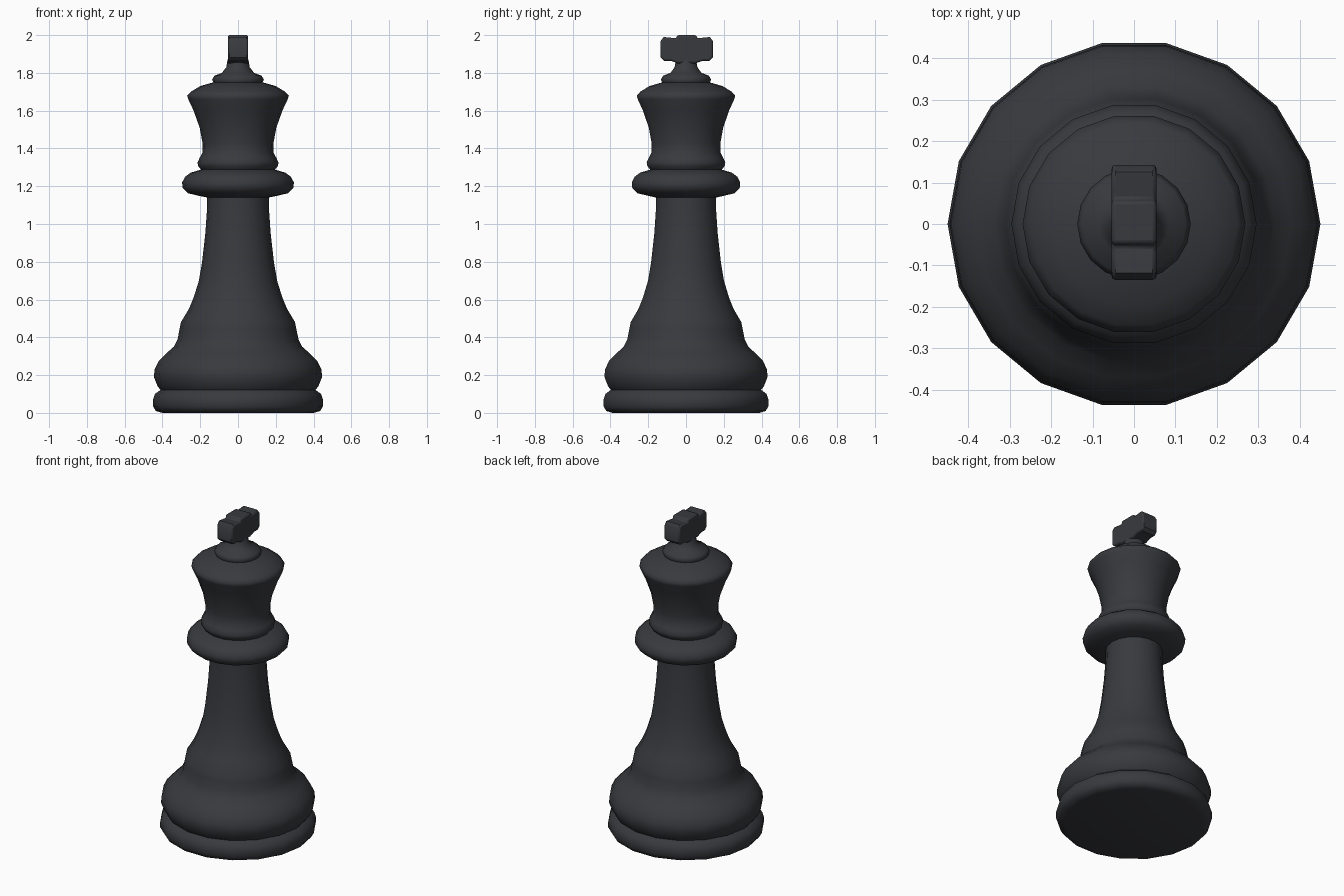
import bpy, bmesh, math

if "Cube" in bpy.data.objects:
    bpy.data.objects.remove(bpy.data.objects["Cube"])

SIDES = 18
mat = bpy.data.materials.new("dark_grey")
mat.diffuse_color = (0.04, 0.042, 0.048, 1)
mat.use_nodes = True
mat.node_tree.nodes["Principled BSDF"].inputs["Base Color"].default_value = mat.diffuse_color


def finish(name, bm, angle):
    bmesh.ops.recalc_face_normals(bm, faces=bm.faces[:])
    me = bpy.data.meshes.new(name)
    bm.to_mesh(me)
    bm.free()
    ob = bpy.data.objects.new(name, me)
    bpy.context.collection.objects.link(ob)
    me.materials.append(mat)
    bpy.ops.object.select_all(action='DESELECT')
    ob.select_set(True)
    bpy.context.view_layer.objects.active = ob
    bpy.ops.object.shade_smooth_by_angle(angle=math.radians(angle))
    return ob


def lathe(name, profile, angle=65):
    """Turn (radius, height) points into a closed solid."""
    bm = bmesh.new()
    rings = []
    for r, z in profile:
        rings.append([bm.verts.new((r * math.cos(a), r * math.sin(a) * 0.985, z))
                      for a in (2 * math.pi * i / SIDES for i in range(SIDES))])
    for lo, hi in zip(rings, rings[1:]):
        for i in range(SIDES):
            j = (i + 1) % SIDES
            bm.faces.new((lo[i], lo[j], hi[j], hi[i]))
    bm.faces.new(rings[0])
    bm.faces.new(rings[-1])
    return finish(name, bm, angle)


# turned body: foot, bell, stem, collar, crown and finial neck in one profile
lathe("turned_body", [
    (0.40, 0), (0.435, 0.01), (0.45, 0.035), (0.45, 0.07), (0.44, 0.10),
    (0.41, 0.122), (0.425, 0.14), (0.445, 0.19), (0.442, 0.23), (0.42, 0.275),
    (0.38, 0.315), (0.34, 0.35), (0.32, 0.39), (0.31, 0.44), (0.302, 0.48),
    (0.26, 0.55), (0.235, 0.61), (0.207, 0.70), (0.19, 0.80), (0.173, 0.95),
    (0.164, 1.08), (0.163, 1.14), (0.21, 1.15), (0.265, 1.163), (0.293, 1.19),
    (0.296, 1.22), (0.28, 1.25), (0.25, 1.272), (0.195, 1.288), (0.21, 1.305),
    (0.215, 1.325), (0.203, 1.35), (0.187, 1.38), (0.188, 1.43), (0.203, 1.51),
    (0.235, 1.60), (0.263, 1.66), (0.269, 1.68), (0.25, 1.70), (0.20, 1.73),
    (0.13, 1.75), (0.137, 1.765), (0.125, 1.785), (0.085, 1.80), (0.062, 1.83),
    (0.055, 1.87)])

# crossbar on top: side outline extruded across x, then rounded
half = [(0.045, 1.85), (0.085, 1.864), (0.12, 1.864), (0.139, 1.882), (0.139, 1.968),
        (0.122, 1.99), (0.075, 1.985), (0.055, 1.982), (0.052, 2.0)]
outline = half + [(-y, z) for y, z in reversed(half)]
bm = bmesh.new()
face = bm.faces.new([bm.verts.new((-0.054, y + 0.004, z)) for y, z in outline])
new = bmesh.ops.extrude_face_region(bm, geom=[face])["geom"]
bmesh.ops.translate(bm, vec=(0.108, 0, 0),
                    verts=[g for g in new if isinstance(g, bmesh.types.BMVert)])
cross = finish("crossbar", bm, 40)
bev = cross.modifiers.new("rounding", 'BEVEL')
bev.width = 0.01
bev.segments = 2
bev.limit_method = 'ANGLE'
bev.angle_limit = math.radians(60)
